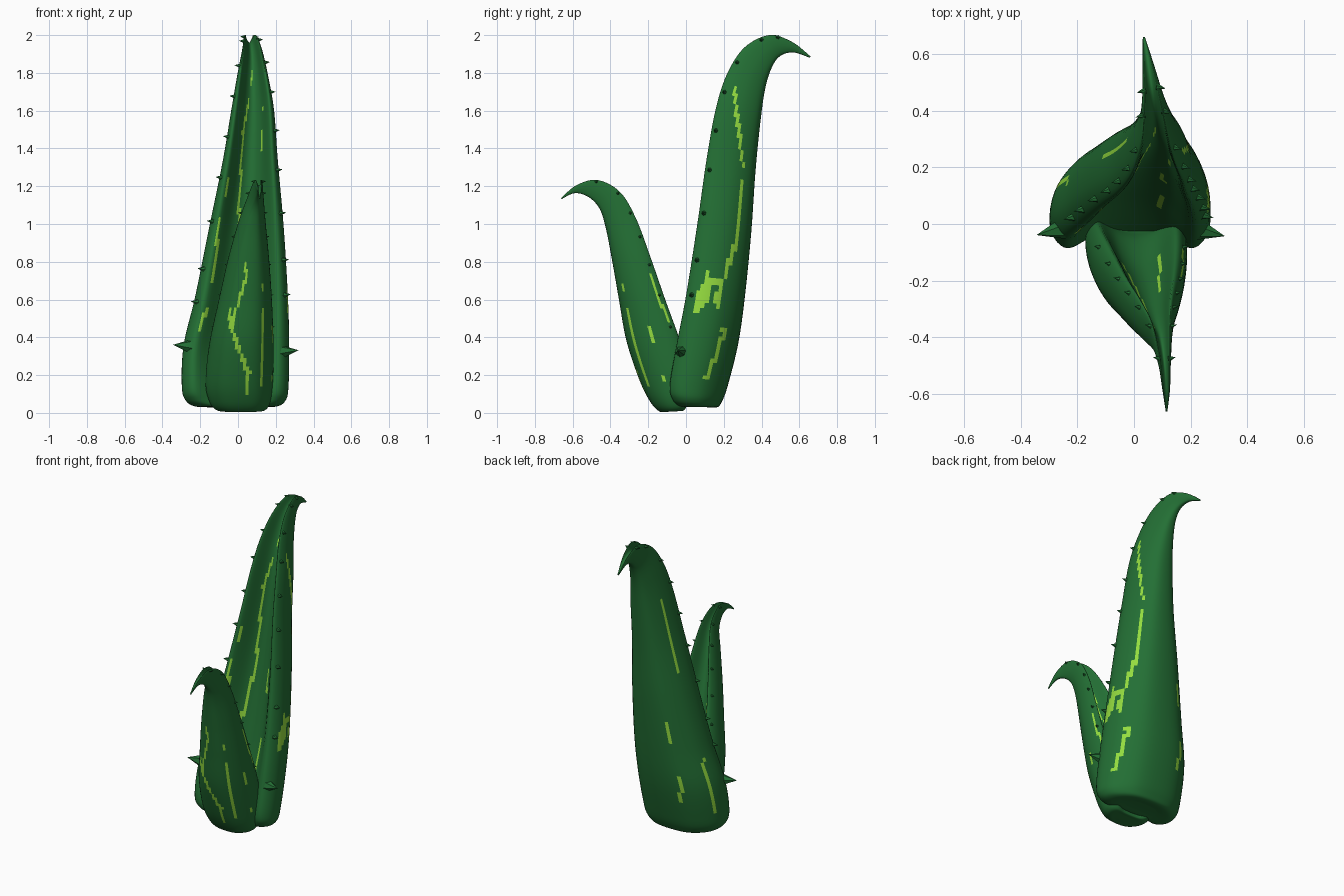
import bpy, bmesh, random
from mathutils import Vector, Matrix

if "Cube" in bpy.data.objects:
    bpy.data.objects.remove(bpy.data.objects["Cube"])

random.seed(4)


def material(name, col):
    m = bpy.data.materials.new(name)
    m.diffuse_color = (*col, 1)
    m.use_nodes = True
    m.node_tree.nodes["Principled BSDF"].inputs["Base Color"].default_value = m.diffuse_color
    return m


GREEN = material("leaf_green", (0.017, 0.16, 0.035))
LIME = material("vein_lime", (0.30, 0.72, 0.05))


def spline(pts, t, closed=False):
    """Catmull-Rom through tuples of numbers."""
    n = len(pts)
    i = int(t) if closed else min(int(t), n - 2)
    f = t - i
    get = (lambda k: pts[k % n]) if closed else (lambda k: pts[max(0, min(n - 1, k))])
    a, b, c, d = (get(i + k) for k in (-1, 0, 1, 2))
    return [0.5 * (2 * q + (r - p) * f + (2 * p - 5 * q + 4 * r - s) * f * f
                   + (3 * q - p - 3 * r + s) * f ** 3)
            for p, q, r, s in zip(a, b, c, d)]


def section(g):
    """Leaf cross-section: (across, depth), with groove depth g on the inner face."""
    return [(-.78, 0), (-1, .22), (-.93, .6), (-.55, .92), (0, 1), (.55, .92),
            (.93, .6), (1, .22), (.78, 0), (.38, g * .75), (0, g), (-.38, g * .75)]


def surface(st, u, v):
    yi, zi, yo, zo, xl, xr, g = spline(st, u)
    a, d = spline(section(g), v % 12, True)
    return Vector(((xl + xr) / 2 + a * (xr - xl) / 2, yi + (yo - yi) * d, zi + (zo - zi) * d))


NU, NV = 10, 6   # subdivisions per station and per section segment


def leaf(name, st, veins):
    bm = bmesh.new()
    rows, cols = (len(st) - 1) * NU, 12 * NV
    # lofted rings
    rings = [[bm.verts.new(surface(st, i / NU, j / NV)) for j in range(cols)]
             for i in range(rows + 1)]
    grid = {}
    for i in range(rows):
        for j in range(cols):
            k = (j + 1) % cols
            grid[i, j] = bm.faces.new((rings[i][j], rings[i][k], rings[i + 1][k], rings[i + 1][j]))
    bm.faces.new(rings[0])
    bm.faces.new(rings[-1])
    # broken lime veins painted on faces
    for path, solid in veins:
        for (u0, v0), (u1, v1) in zip(path, path[1:]):
            for s in range(61):
                f = s / 60
                i, j = int((u0 + (u1 - u0) * f) * NU), int((v0 + (v1 - v0) * f) * NV) % cols
                if random.Random(i // 4 * 31 + int(v0 * 7)).random() < solid and (i, j) in grid:
                    grid[i, j].material_index = 1
    bmesh.ops.recalc_face_normals(bm, faces=bm.faces)
    for f in bm.faces:
        f.smooth = True
    finish(bm, name)


def finish(bm, name):
    me = bpy.data.meshes.new(name)
    bm.to_mesh(me)
    bm.free()
    me.materials.append(GREEN)
    me.materials.append(LIME)
    bpy.context.collection.objects.link(bpy.data.objects.new(name, me))


def spines(name, st, spots, inward):
    bm = bmesh.new()
    for u, side, size in spots:
        p = surface(st, u, 0.6 if side < 0 else 7.4)
        d = Vector((side, inward * .25, .1)).normalized()
        rot = Vector((0, 0, 1)).rotation_difference(d).to_matrix().to_4x4()
        bmesh.ops.create_cone(bm, cap_ends=True, segments=6, radius1=size * .6, radius2=0,
                              depth=size * 1.5,
                              matrix=Matrix.Translation(p + d * size * .35) @ rot)
    finish(bm, name)


# stations: inner y, inner z, outer y, outer z, left x, right x, groove depth
TALL = [(.03, .035, .11, .035, -.12, .10, 0), (-.03, .035, .165, .03, -.22, .20, .05),
        (-.07, .07, .19, .06, -.275, .25, .2), (-.085, .15, .22, .14, -.295, .265, .3),
        (-.05, .36, .275, .36, -.285, .268, .42), (0, .62, .31, .60, -.225, .262, .45),
        (.06, 1.0, .345, .95, -.15, .24, .48), (.11, 1.35, .368, 1.28, -.08, .21, .5),
        (.16, 1.62, .395, 1.55, -.035, .19, .5), (.22, 1.80, .42, 1.72, -.005, .16, .5),
        (.31, 1.935, .455, 1.83, .02, .13, .48), (.44, 2.0, .50, 1.89, .03, .10, .4),
        (.56, 1.965, .57, 1.908, .03, .07, .3), (.66, 1.887, .655, 1.88, .031, .039, .1)]
SHORT = [(-.04, .01, -.11, .005, -.05, .08, 0), (-.01, .015, -.145, .01, -.11, .14, .05),
         (.01, .06, -.19, .06, -.15, .17, .2), (.02, .16, -.245, .17, -.17, .183, .3),
         (-.025, .36, -.315, .38, -.15, .186, .42), (-.11, .60, -.355, .60, -.10, .178, .45),
         (-.19, .83, -.39, .80, -.05, .163, .48), (-.265, 1.03, -.425, .98, .005, .145, .5),
         (-.35, 1.17, -.46, 1.085, .055, .135, .48), (-.47, 1.233, -.52, 1.145, .085, .13, .4),
         (-.58, 1.205, -.59, 1.163, .10, .127, .3), (-.662, 1.137, -.658, 1.132, .112, .118, .1)]

leaf("tall_leaf", TALL, [
    ([(3.2, 6.0), (4.3, 5.6), (5, 6.2), (6, 5.5), (7, 5.6), (8.6, 6.8)], .9),
    ([(4.7, 7.1), (4.9, 6.7), (5.2, 6.5), (5.2, 6.1)], 1),
    ([(4.8, 7.0), (5.1, 6.6)], 1), ([(4.9, 7.1), (5.3, 6.7)], 1),
    ([(4.3, 11.9), (5.2, 11.7), (6, 11.9), (6.6, 11.8)], .9),
    ([(4.2, 11.1), (6, 10.6), (7.5, 11), (9.3, 10)], .7),
    ([(4, 9), (6, 9.2), (8, 8.8)], .5),
    ([(3.4, 3.2), (6.3, 3.0)], .65), ([(3, 2), (5, 1.8), (8, 1.9)], .6)])
leaf("short_leaf", SHORT, [
    ([(2, 4.4), (3.2, 4.5), (4.5, 3.2), (5, 3.0)], .9),
    ([(4.4, 3.3), (5.6, 3.9), (6.2, 3.6)], .8),
    ([(2.5, 5.2), (5.3, 5.2)], .65), ([(3, 6.2), (5, 6.3)], .6),
    ([(4.5, 7.4), (5.5, 7.2)], .7), ([(4, 11.2), (6, 10.6), (8, 10.9)], .7),
    ([(4, 8.9), (6.5, 9.2)], .6)])

# edge spines, with one large pair near the base
big_pair = [(3.97, -1, .07), (3.85, 1, .065)]
tall_spots = [(u + .12 * (s > 0), s, .038 - .0015 * u) for s in (-1, 1)
              for u in (4.9, 5.4, 6.05, 6.7, 7.4, 8.3, 9.3, 10.5, 11.2)]
spines("tall_leaf_spines", TALL, big_pair + tall_spots, -1)
spines("short_leaf_spines", SHORT, [(u, s, .018) for s in (-1, 1)
                                    for u in (4.4, 5.1, 5.8, 6.5, 7.2, 8, 9)], 1)
